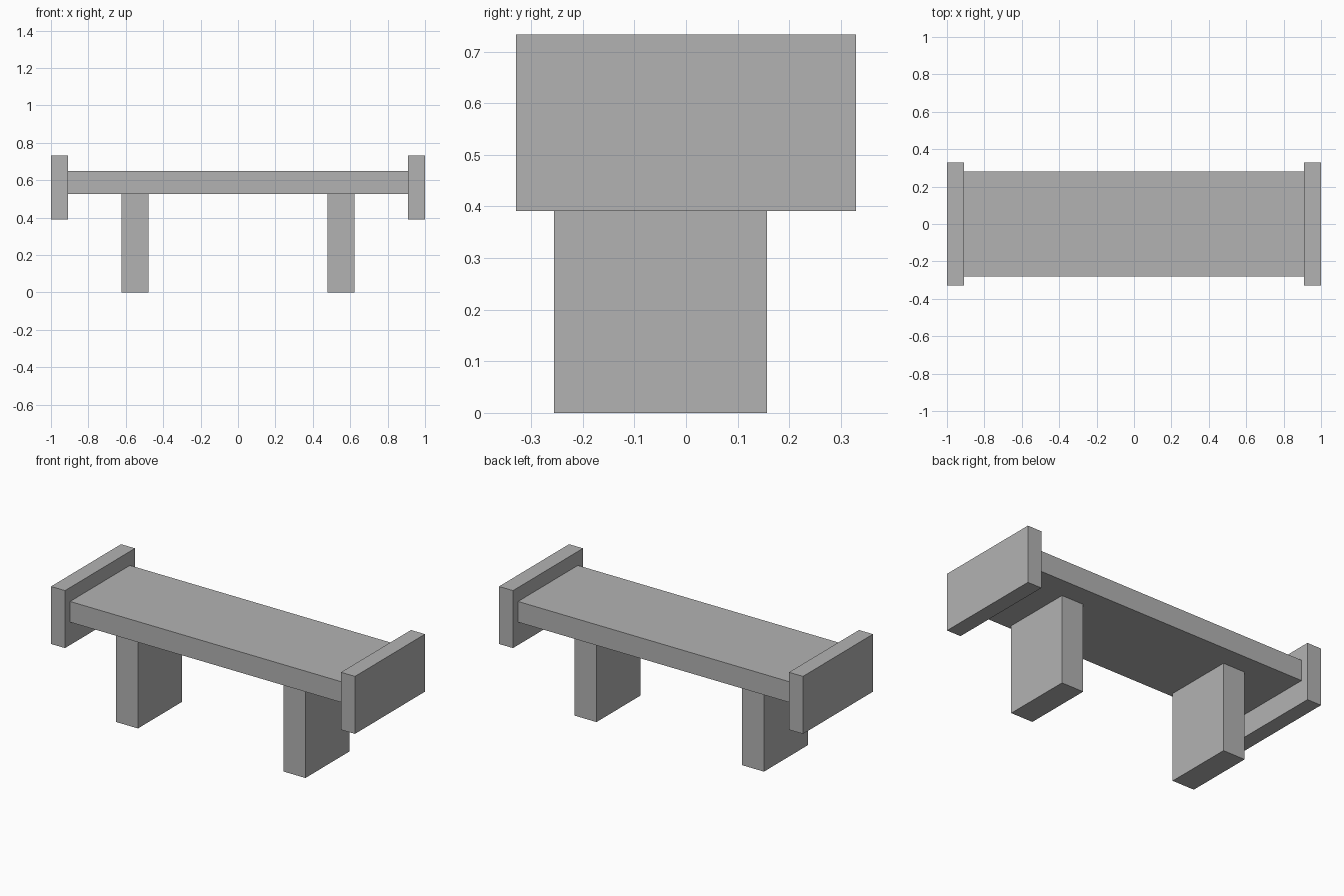
import bpy

if "Cube" in bpy.data.objects:
    bpy.data.objects.remove(bpy.data.objects["Cube"])

# One plain grey finish for the whole bench
grey = bpy.data.materials.new("grey")
grey.diffuse_color = (0.45, 0.45, 0.45, 1.0)
grey.use_nodes = True
grey.node_tree.nodes["Principled BSDF"].inputs["Base Color"].default_value = grey.diffuse_color


def box(name, x, y, z):
    """Add a box from its (min, max) range on each axis."""
    ranges = (x, y, z)
    bpy.ops.mesh.primitive_cube_add(size=1, location=[(a + b) / 2 for a, b in ranges])
    obj = bpy.context.object
    obj.name = name
    obj.scale = [b - a for a, b in ranges]
    bpy.ops.object.transform_apply(location=False, rotation=False, scale=True)
    obj.data.materials.append(grey)
    return obj


# Seat slab between the end panels
box("seat", (-0.908, 0.908), (-0.281, 0.281), (0.527, 0.65))

# End panels and legs, mirrored left and right
for side, s in (("left", -1), ("right", 1)):
    box(side + "_end_panel", sorted((s * 0.908, s * 1.0)), (-0.329, 0.329), (0.391, 0.733))
    # Legs sit slightly towards the front
    box(side + "_leg", sorted((s * 0.479, s * 0.623)), (-0.256, 0.157), (0.0, 0.527))
